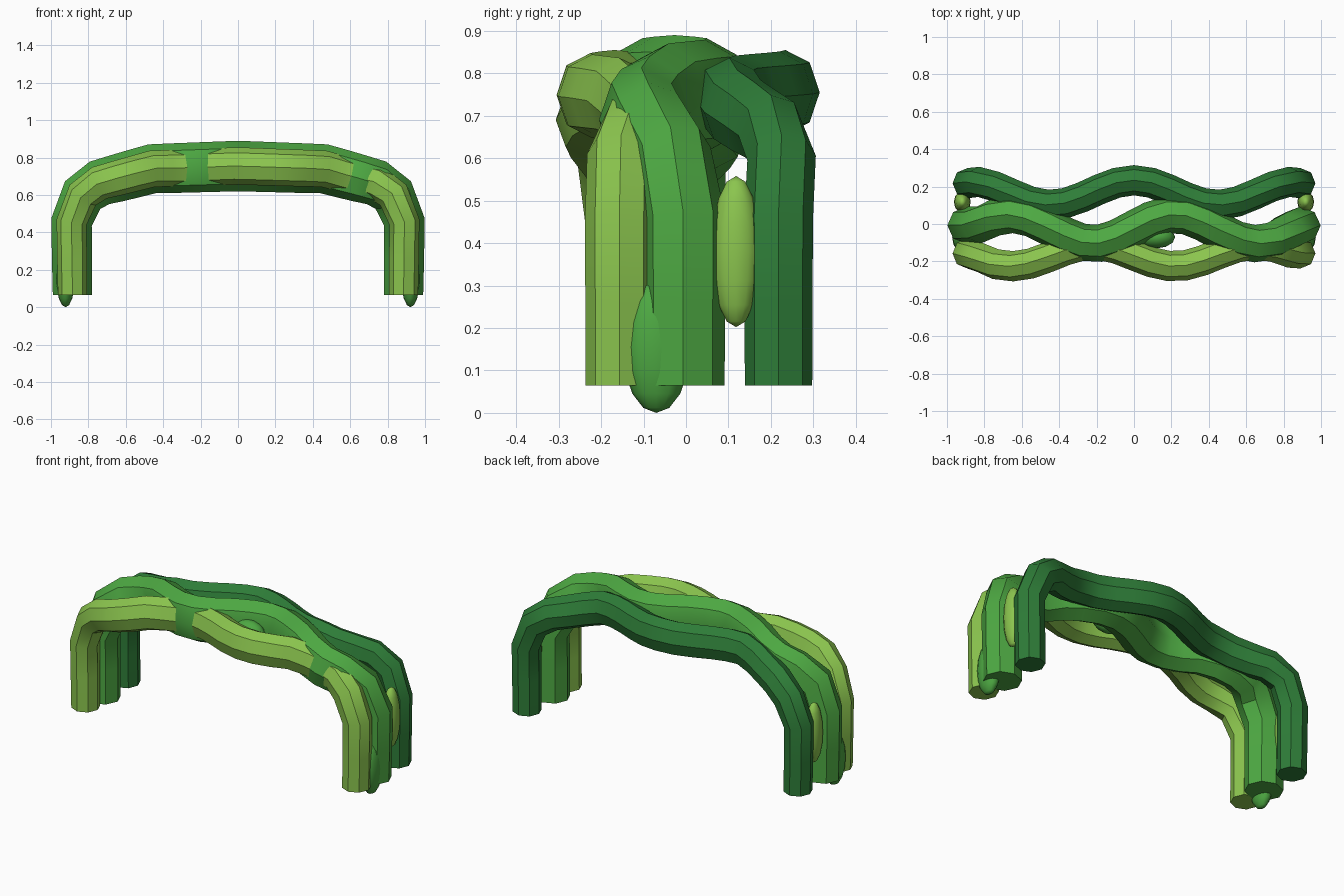
import bpy, math
from mathutils import Vector

if "Cube" in bpy.data.objects:
    bpy.data.objects.remove(bpy.data.objects["Cube"])

def material(name, rgb):
    m = bpy.data.materials.new(name)
    lin = [((c / 255 + 0.055) / 1.055) ** 2.4 for c in rgb]
    m.diffuse_color = (*lin, 1)
    m.use_nodes = True
    m.node_tree.nodes["Principled BSDF"].inputs["Base Color"].default_value = m.diffuse_color
    return m

LIGHT = material("light green", (139, 197, 78))
MID = material("mid green", (77, 168, 66))
DARK = material("dark green", (46, 125, 56))

# Half arch: x, z, radius across the arch, radius sideways (from foot to crown)
HALF = [(0.885, 0.065, 0.105, 0.098), (0.89, 0.455, 0.11, 0.10),
        (0.83, 0.60, 0.12, 0.10), (0.74, 0.665, 0.125, 0.10),
        (0.46, 0.74, 0.132, 0.10), (0.0, 0.755, 0.135, 0.10)]
ARCH = [(-x, z, a, b) for x, z, a, b in HALF] + HALF[-2::-1]

def arch_points():
    """Subdivide the arch so the sideways weave is smooth."""
    pts = []
    for p, q in zip(ARCH, ARCH[1:]):
        n = max(1, round(abs(q[0] - p[0]) / 0.09))
        if abs(q[1] - p[1]) > 0.3:
            n = 2
        pts += [tuple(u + (v - u) * i / n for u, v in zip(p, q)) for i in range(n)]
    return pts + [ARCH[-1]]

def vine(name, mat, wave, leg_y, scale, side_scale):
    """Eight-sided tube that follows the arch and weaves in y."""
    pts = arch_points()
    path = []
    for x, z, a, b in pts:
        t = min(1, max(0, (0.66 - z) / 0.2))
        path.append(Vector((x, wave(x) * (1 - t) + leg_y * t, z)))
    verts, faces = [], []
    last = len(path) - 1
    for i, (p, (x, z, a, b)) in enumerate(zip(path, pts)):
        if i in (0, last):
            tan = Vector((0, 0, 1 if i == 0 else -1))
        else:
            tan = ((path[i + 1] - p).normalized() + (p - path[i - 1]).normalized()).normalized()
        up = Vector((-tan.z, 0, tan.x)).normalized()
        side = tan.cross(up)
        for k in range(8):
            g = k * math.pi / 4
            verts.append(p + up * math.cos(g) * a * scale + side * math.sin(g) * b * side_scale)
    for i in range(last):
        for k in range(8):
            j = (k + 1) % 8
            faces.append((i * 8 + k, i * 8 + j, i * 8 + 8 + j, i * 8 + 8 + k))
    faces += [tuple(range(7, -1, -1)), tuple(last * 8 + k for k in range(8))]
    me = bpy.data.meshes.new(name)
    me.from_pydata(verts, [], faces)
    ob = bpy.data.objects.new(name, me)
    bpy.context.collection.objects.link(ob)
    finish(ob, mat, 35)

def finish(ob, mat, angle):
    ob.data.materials.append(mat)
    bpy.ops.object.select_all(action='DESELECT')
    ob.select_set(True)
    bpy.context.view_layer.objects.active = ob
    # consistent outward normals
    bpy.ops.object.mode_set(mode='EDIT')
    bpy.ops.mesh.select_all(action='SELECT')
    bpy.ops.mesh.normals_make_consistent(inside=False)
    bpy.ops.object.mode_set(mode='OBJECT')
    bpy.ops.object.shade_smooth_by_angle(angle=math.radians(angle))

def bud(name, mat, loc, radii):
    """Rounded bud squeezed between the vines."""
    bpy.ops.mesh.primitive_uv_sphere_add(segments=12, ring_count=8, radius=1)
    ob = bpy.context.object
    ob.name = name
    for v in ob.data.vertices:
        v.co = Vector([c * r + o for c, r, o in zip(v.co, radii, loc)])
    finish(ob, mat, 60)

# Three woven vines
K = 2 * math.pi / 0.87
vine("middle_vine", MID, lambda x: -0.027 + 0.078 * math.sin(K * x), -0.007, 1.0, 1.0)
vine("front_vine", LIGHT, lambda x: -0.168 - 0.058 * math.sin(K * x), -0.157, 0.74, 0.81)
vine("back_vine", DARK, lambda x: 0.168 + 0.066 * math.cos(2 * math.pi / 0.89 * x), 0.218, 0.74, 0.81)

# Buds on both legs and one near the crown
for s, side in ((-1, "left"), (1, "right")):
    bud(side + "_lower_bud", MID, (s * 0.922, -0.07, 0.155), (0.05, 0.08, 0.155))
    bud(side + "_upper_bud", LIGHT, (s * 0.918, 0.118, 0.38), (0.045, 0.058, 0.178))
bud("crown_bud", MID, (0.12, -0.07, 0.74), (0.10, 0.06, 0.07))
